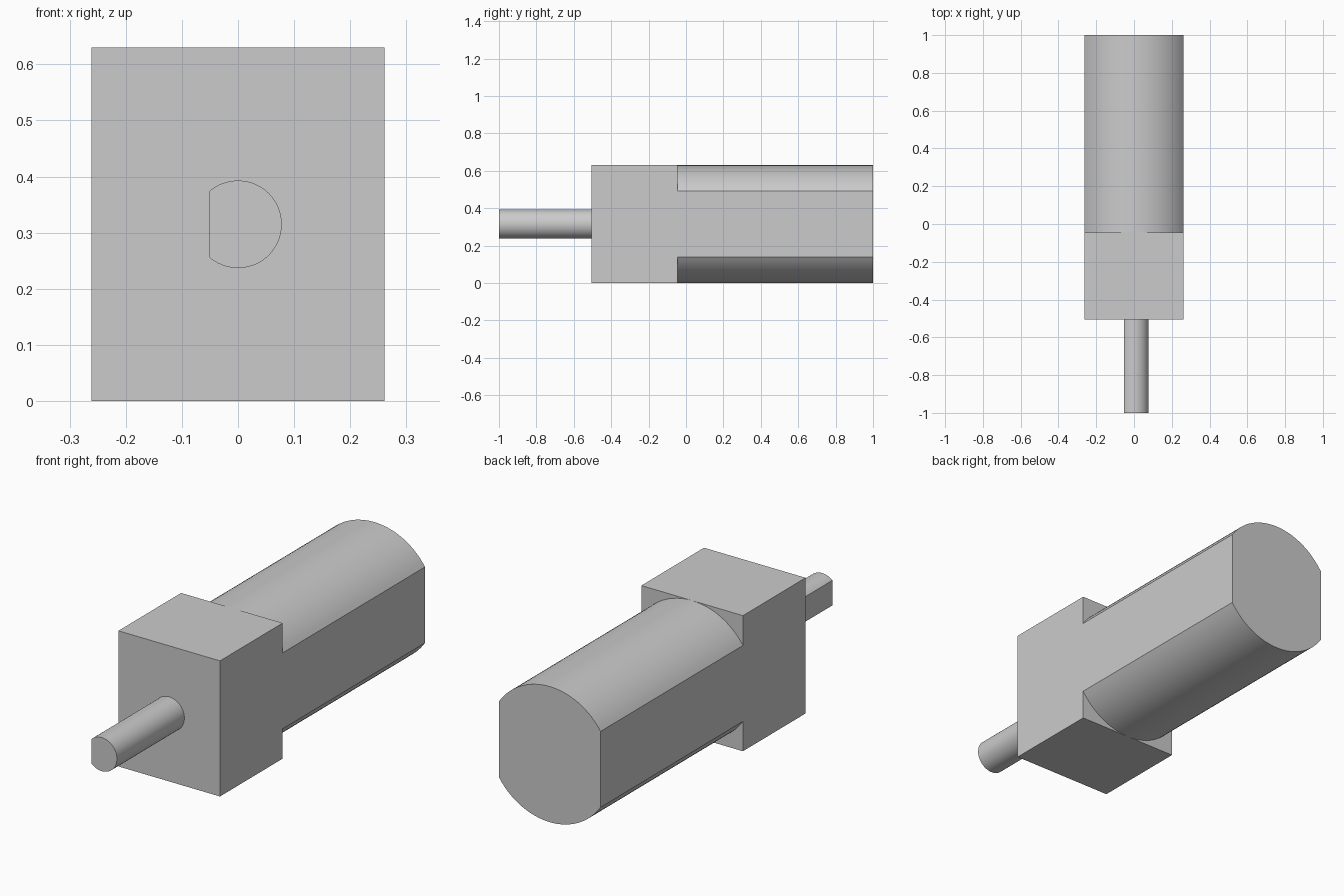
import bpy
import math

if "Cube" in bpy.data.objects:
    bpy.data.objects.remove(bpy.data.objects["Cube"])

MID_Z = 0.315      # height of the shared axis
HALF_W = 0.261     # half width of the block and the flats

grey = bpy.data.materials.new("light_grey")
grey.diffuse_color = (0.6, 0.6, 0.6, 1)
grey.use_nodes = True
grey.node_tree.nodes["Principled BSDF"].inputs["Base Color"].default_value = grey.diffuse_color


def arc(radius, start, end, steps):
    return [(radius * math.cos(start + (end - start) * i / steps),
             radius * math.sin(start + (end - start) * i / steps))
            for i in range(steps + 1)]


def extrude_along_y(name, profile, y0, y1):
    """Closed prism from a counter-clockwise (x, z) profile around the axis."""
    n = len(profile)
    verts = [(x, y, z + MID_Z) for y in (y0, y1) for x, z in profile]
    faces = [tuple(range(n)), tuple(reversed(range(n, 2 * n)))]
    faces += [(i, i + n, (i + 1) % n + n, (i + 1) % n) for i in range(n)]
    mesh = bpy.data.meshes.new(name)
    mesh.from_pydata(verts, [], faces)
    mesh.materials.append(grey)
    obj = bpy.data.objects.new(name, mesh)
    bpy.context.collection.objects.link(obj)
    bpy.ops.object.select_all(action='DESELECT')
    obj.select_set(True)
    bpy.context.view_layer.objects.active = obj
    bpy.ops.object.shade_smooth_by_angle(angle=math.radians(20))
    return obj


# Gearbox block
extrude_along_y("gearbox_block",
                [(-HALF_W, -MID_Z), (HALF_W, -MID_Z),
                 (HALF_W, MID_Z), (-HALF_W, MID_Z)], -0.505, -0.045)

# Motor can: round with a flat on each side
a = math.acos(HALF_W / MID_Z)
extrude_along_y("motor_can",
                arc(MID_Z, a, math.pi - a, 32)
                + arc(MID_Z, math.pi + a, 2 * math.pi - a, 32), -0.045, 1.0)

# Output shaft: round with one flat on the left
b = math.acos(-0.052 / 0.078)
extrude_along_y("output_shaft", arc(0.078, -b, b, 48), -1.0, -0.505)
